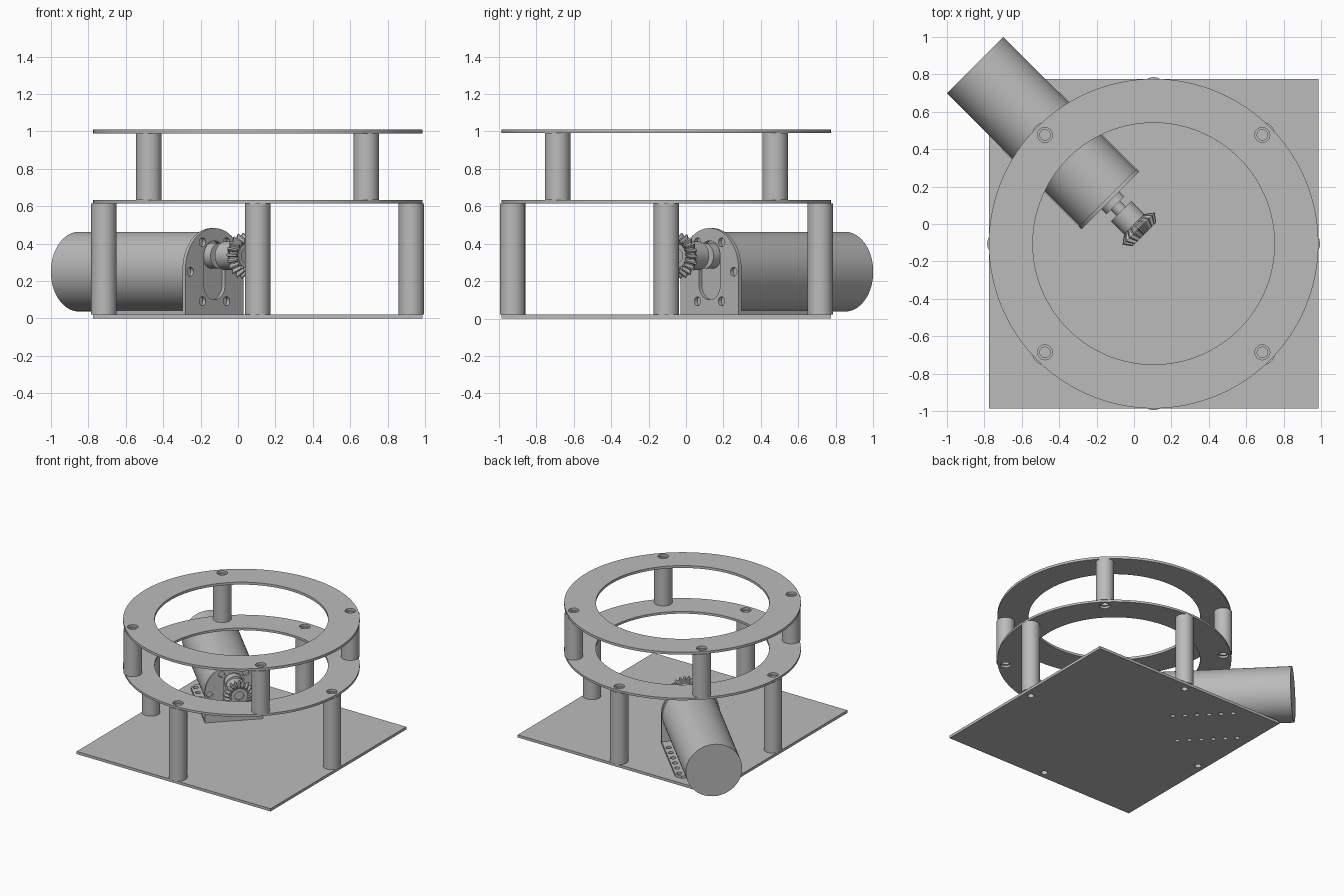
import bpy, bmesh, math
from mathutils import Matrix, Vector

if "Cube" in bpy.data.objects:
    bpy.data.objects.remove(bpy.data.objects["Cube"], do_unlink=True)

grey = bpy.data.materials.new("plain grey")
grey.use_nodes = True
grey.diffuse_color = (0.5, 0.5, 0.5, 1)
grey.node_tree.nodes["Principled BSDF"].inputs["Base Color"].default_value = (0.5, 0.5, 0.5, 1)

CX, CY = 0.105, -0.105            # centre of the platform
POST_RING = 0.822                 # distance of the posts from that centre
BASE_TOP = 0.022
AXIS_Z, SHAFT_Z = 0.25, 0.335     # motor body and offset shaft heights
FOOT = Matrix.Rotation(math.radians(45), 4, 'Z')
# local z runs backwards along the motor, local y is up
MOTOR = Matrix.Rotation(math.radians(225), 4, 'Z') @ Matrix.Rotation(math.radians(90), 4, 'X')
parts = []


def arc(x, y, r, start=0, end=360, n=48):
    count = n if end - start == 360 else n + 1
    return [(x + r * math.cos(math.radians(start + (end - start) * i / n)),
             y + r * math.sin(math.radians(start + (end - start) * i / n))) for i in range(count)]


def finish(obj):
    obj.data.materials.clear()
    obj.data.materials.append(grey)
    parts.append(obj)


def slab(name, loops, z0, z1, matrix=Matrix()):
    """Extrude an outline; any loops inside the first become holes."""
    curve = bpy.data.curves.new(name, 'CURVE')
    curve.dimensions = '2D'
    curve.fill_mode = 'BOTH'
    curve.extrude = (z1 - z0) / 2
    for loop in loops:
        spline = curve.splines.new('POLY')
        spline.points.add(len(loop) - 1)
        for p, (x, y) in zip(spline.points, loop):
            p.co = (x, y, 0, 1)
        spline.use_cyclic_u = True
    temp = bpy.data.objects.new(name + " outline", curve)
    bpy.context.collection.objects.link(temp)
    deps = bpy.context.evaluated_depsgraph_get()
    mesh = bpy.data.meshes.new_from_object(temp.evaluated_get(deps))
    bpy.data.objects.remove(temp, do_unlink=True)
    bm = bmesh.new()
    bm.from_mesh(mesh)
    bmesh.ops.remove_doubles(bm, verts=bm.verts, dist=1e-5)
    bmesh.ops.recalc_face_normals(bm, faces=bm.faces)
    bm.transform(matrix @ Matrix.Translation((0, 0, (z0 + z1) / 2)))
    bm.to_mesh(mesh)
    bm.free()
    obj = bpy.data.objects.new(name, mesh)
    bpy.context.collection.objects.link(obj)
    finish(obj)


def post_spots(first):
    return [(CX + POST_RING * math.cos(math.radians(first + a)),
             CY + POST_RING * math.sin(math.radians(first + a))) for a in range(0, 360, 90)]


low_spots, high_spots = post_spots(0), post_spots(45)

# Mounting hole rows shared by the bracket foot and the base
foot_holes = [(side * 0.185, 0.31 + 0.091 * i) for side in (-1, 1) for i in range(6)]
base_rows = [FOOT @ Vector((u, t, 0)) for u, t in foot_holes]

# Square base
h = 0.881
square = [(CX - h, CY - h), (CX + h, CY - h), (CX + h, CY + h), (CX - h, CY + h)]
slab("base_plate", [square] + [arc(x, y, 0.025, n=24) for x, y in low_spots]
     + [arc(p.x, p.y, 0.018, n=20) for p in base_rows], 0, BASE_TOP)

# Two rings
for name, spots, z0, z1 in (("lower_ring", low_spots + high_spots, 0.615, 0.633),
                            ("upper_ring", high_spots, 0.99, 1.01)):
    slab(name, [arc(CX, CY, 0.881, n=128), arc(CX, CY, 0.646, n=128)]
         + [arc(x, y, 0.04, n=24) for x, y in spots], z0, z1)

# Hollow posts
for name, spots, z0, z1 in (("lower_post", low_spots, BASE_TOP, 0.615),
                            ("upper_post", high_spots, 0.633, 0.99)):
    for x, y in spots:
        slab(name, [arc(x, y, 0.068), arc(x, y, 0.028, n=24)], z0, z1)

# Motor body
slab("motor_body", [arc(0, AXIS_Z, 0.213, n=96)], 0.2, 1.202, MOTOR)

# Bracket: upright face with round top, slot and six screw holes
w = 0.219
face = [(-w, BASE_TOP), (w, BASE_TOP)] + arc(0, 0.264, w, 0, 180)
slot = arc(0, SHAFT_Z, 0.08, 0, 180, 24) + arc(0, 0.18, 0.08, 180, 360, 24)
screws = [arc(0.182 * math.cos(math.radians(a)), AXIS_Z + 0.182 * math.sin(math.radians(a)), 0.024, n=24)
          for a in range(0, 360, 60)]
slab("bracket_face", [face, slot] + screws, 0.178, 0.2, MOTOR)

# Bracket: flat foot with cut corners
foot = [(-w, 0.178), (w, 0.178), (w, 0.78), (w - 0.04, 0.82), (0.04 - w, 0.82), (-w, 0.78)]
slab("bracket_foot", [foot] + [arc(u, t, 0.02, n=20) for u, t in foot_holes],
     BASE_TOP, 0.042, FOOT)

# Shaft and its boss
slab("shaft_boss", [arc(0, SHAFT_Z, 0.068)], 0.14, 0.2, MOTOR)
slab("shaft", [arc(0, SHAFT_Z, 0.035)], -0.045, 0.15, MOTOR)


# Bevel gear: rings of (tip radius, root radius, position) along the shaft
def bevel_gear(name, teeth, rings):
    bm = bmesh.new()
    n = teeth * 4
    loops = []
    for tip, root, t in rings:
        loops.append([bm.verts.new(((tip if i % 4 < 2 else root) * math.cos(math.tau * i / n),
                                    (tip if i % 4 < 2 else root) * math.sin(math.tau * i / n) + SHAFT_Z, t))
                      for i in range(n)])
    for a, b in zip(loops, loops[1:] + loops[:1]):
        for i in range(n):
            bm.faces.new((a[i], a[(i + 1) % n], b[(i + 1) % n], b[i]))
    bmesh.ops.recalc_face_normals(bm, faces=bm.faces)
    bm.transform(MOTOR)
    mesh = bpy.data.meshes.new(name)
    bm.to_mesh(mesh)
    bm.free()
    obj = bpy.data.objects.new(name, mesh)
    bpy.context.collection.objects.link(obj)
    finish(obj)


bevel_gear("bevel_gear", 20, [
    (0.035, 0.035, 0.098), (0.076, 0.076, 0.098), (0.076, 0.076, 0.0),
    (0.122, 0.1, -0.035), (0.09, 0.072, -0.078), (0.062, 0.062, -0.06), (0.035, 0.035, -0.06)])

# Smooth round walls, keep edges crisp
bpy.ops.object.select_all(action='DESELECT')
for obj in parts:
    obj.select_set(True)
bpy.context.view_layer.objects.active = parts[0]
bpy.ops.object.shade_smooth_by_angle(angle=math.radians(30))
